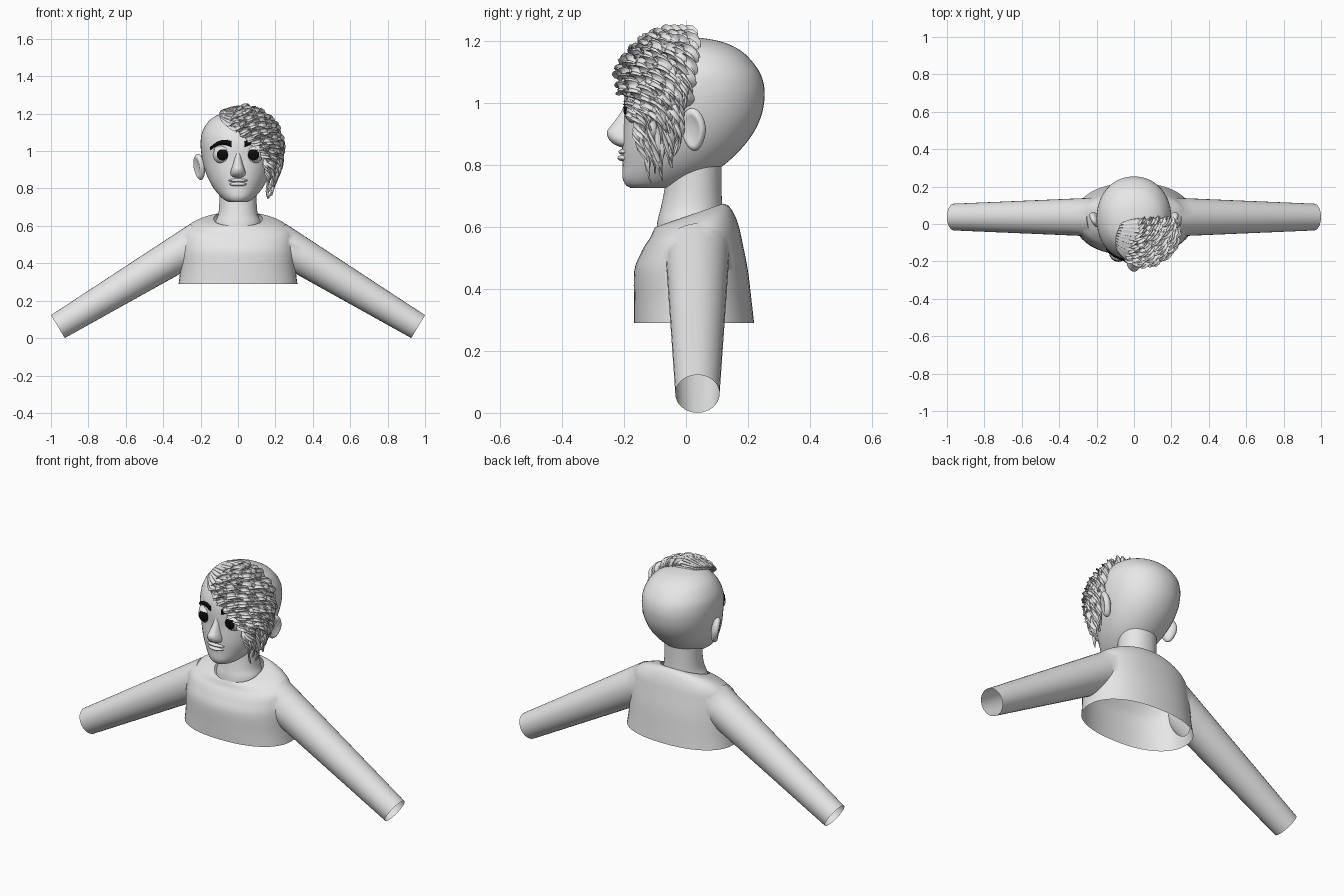
import bpy, bmesh, math, random
from mathutils import Vector, Matrix

if "Cube" in bpy.data.objects:
    bpy.data.objects.remove(bpy.data.objects["Cube"])

random.seed(4)
TAU = 2 * math.pi


def material(name, v):
    m = bpy.data.materials.new(name)
    m.diffuse_color = (v, v, v, 1)
    m.use_nodes = True
    m.node_tree.nodes["Principled BSDF"].inputs["Base Color"].default_value = m.diffuse_color
    return m


GREY = material("plain grey", 0.8)
BLACK = material("black", 0.003)


def finish(name, bm, mats=(GREY,), angle=50):
    bmesh.ops.recalc_face_normals(bm, faces=bm.faces)
    me = bpy.data.meshes.new(name)
    bm.to_mesh(me)
    bm.free()
    for m in mats:
        me.materials.append(m)
    for p in me.polygons:
        p.use_smooth = True
    me.set_sharp_from_angle(angle=math.radians(angle))
    ob = bpy.data.objects.new(name, me)
    bpy.context.collection.objects.link(ob)
    return ob


def smooth(pts, n):
    """Catmull-Rom through tuples of any length."""
    out = []
    for i in range(len(pts) - 1):
        p0, p1, p2, p3 = (pts[max(0, min(len(pts) - 1, i + k))] for k in (-1, 0, 1, 2))
        for j in range(n):
            t = j / n
            out.append(tuple(0.5 * (2 * b + (c - a) * t + (2 * a - 5 * b + 4 * c - d) * t * t
                       + (3 * b - a - 3 * c + d) * t ** 3) for a, b, c, d in zip(p0, p1, p2, p3)))
    return out + [tuple(pts[-1])]


def loft(bm, rings, cap=True):
    vs = [[bm.verts.new(p) for p in r] for r in rings]
    n = len(vs[0])
    for a, b in zip(vs, vs[1:]):
        for i in range(n):
            bm.faces.new((a[i], a[(i + 1) % n], b[(i + 1) % n], b[i]))
    if cap:
        bm.faces.new(vs[0])
        bm.faces.new(vs[-1])


def ring(z, yf, yb, hw, tilt=0, p=2.1, n=48):
    cy, b, pts = (yf + yb) / 2, (yb - yf) / 2, []
    for i in range(n):
        c, s = math.cos(TAU * i / n), math.sin(TAU * i / n)
        y = cy + b * math.copysign(abs(s) ** (2 / p), s)
        pts.append((hw * math.copysign(abs(c) ** (2 / p), c), y, z + tilt * (y - 0.02)))
    return pts


def ball(bm, loc, r, rot=(0, 0, 0), seg=32, rings=24):
    m = Matrix.Translation(loc)
    for ax, a in zip("XYZ", rot):
        m = m @ Matrix.Rotation(a, 4, ax)
    return bmesh.ops.create_uvsphere(bm, u_segments=seg, v_segments=rings, radius=1,
                                     matrix=m @ Matrix.Diagonal((*r, 1)))["verts"]


# Head: stacked sections (height, front, back, half width)
HEAD = smooth([(.727, -.18, -.05, .045), (.737, -.195, .0, .07), (.76, -.205, .06, .097),
               (.80, -.205, .122, .13), (.85, -.206, .176, .158), (.90, -.204, .215, .177),
               (.95, -.2, .24, .19), (1.0, -.2, .252, .198), (1.05, -.195, .253, .2),
               (1.10, -.178, .238, .192), (1.15, -.146, .2, .165), (1.18, -.112, .16, .132),
               (1.20, -.072, .11, .09), (1.21, -.03, .055, .043), (1.213, 0, .02, .01)], 4)
bm = bmesh.new()
loft(bm, [ring(*h) for h in HEAD])
finish("head", bm)


def face_y(x, z):
    _, yf, yb, hw = min(HEAD, key=lambda h: abs(h[0] - z))
    return (yf + yb) / 2 - (yb - yf) / 2 * (1 - min(1, abs(x / hw)) ** 2.1) ** (1 / 2.1)


# Neck
bm = bmesh.new()
loft(bm, [ring(*r) for r in smooth([(.57, -.098, .12, .125), (.62, -.092, .118, .122),
     (.66, -.082, .117, .106), (.72, -.07, .115, .1), (.82, -.06, .115, .1)], 4)], cap=False)
finish("neck", bm)

# Nose
bm = bmesh.new()
loft(bm, [ring(z, yf, -.15, hw, p=2, n=24) for z, yf, hw in smooth(
    [(1.01, -.194, .012), (.97, -.211, .018), (.93, -.24, .027), (.908, -.255, .034),
     (.885, -.25, .04), (.866, -.23, .036), (.855, -.2, .02)], 4)])
finish("nose", bm)

# Lips, meeting in a thin mouth line
bm = bmesh.new()
ball(bm, (0, -.196, .843), (.052, .022, .0105))
ball(bm, (0, -.196, .823), (.046, .025, .0115))
finish("lips", bm)

for side, tag in ((-1, "left"), (1, "right")):
    # Eyeball with a black iris around its front pole
    bm = bmesh.new()
    ball(bm, (side * .083, -.152, .98), (.05, .05, .05), (math.pi / 2, 0, 0))
    bm.normal_update()
    for f in bm.faces:
        f.material_index = int(f.normal.y < -.83)
    finish(tag + "_eye", bm, (GREY, BLACK))

    # Upper eyelid: top of a slightly larger ball
    bm = bmesh.new()
    vs = ball(bm, (side * .083, -.15, .98), (.056, .056, .054))
    bmesh.ops.delete(bm, geom=[v for v in vs if v.co.z < 1.003], context='VERTS')
    finish(tag + "_eyelid", bm)

    # Eyebrow following the forehead
    bm, rings = bmesh.new(), []
    for k in range(17):
        u = k / 16
        x = side * (.035 + .115 * u)
        z = 1.037 + .014 * math.sin(math.pi * u) - .025 * u * u
        h, y = .016 * (1 - .5 * u), face_y(x, z)
        rings.append([(x, y - .002 - .008 * math.cos(TAU * i / 8), z + h * math.sin(TAU * i / 8))
                      for i in range(8)])
    loft(bm, rings)
    finish(tag + "_eyebrow", bm, (BLACK,))

    # Ear with a hollowed outer side
    bm = bmesh.new()
    for v in ball(bm, (0, 0, 0), (.026, .044, .07)):
        d = math.hypot(v.co.y / .044, v.co.z / .07)
        if v.co.x > 0 and d < .8:
            v.co.x *= .35 + .65 * (d / .8) ** 3
        v.co.x *= side
        v.co.y *= 1 if v.co.z > 0 else 1 + 3 * v.co.z
    bmesh.ops.transform(bm, verts=bm.verts, matrix=Matrix.Translation((side * .207, .024, .915))
                        @ Matrix.Rotation(-side * .5, 4, 'Z') @ Matrix.Rotation(side * .15, 4, 'Y'))
    finish(tag + "_ear", bm)

# Shirt: torso joined with two tapering sleeves
bm = bmesh.new()
loft(bm, [ring(*r, p=2.25) for r in smooth(
    [(.29, -.168, .22, .318, 0), (.36, -.168, .212, .309, 0), (.46, -.167, .2, .305, 0),
     (.53, -.147, .183, .3, .1), (.575, -.13, .17, .288, .2), (.607, -.115, .153, .25, .3),
     (.63, -.106, .136, .195, .34), (.641, -.1, .119, .13, .35)], 4)])
shirt = finish("shirt", bm, angle=40)
end, slope = Vector((.963, .037, .0615)), .605
for side in (-1, 1):
    bm, rings = bmesh.new(), []
    for k in range(13):
        x = .2 + (end.x - .2) * k / 12
        r = .104 - .0325 * k / 12
        z = end.z + (end.x - x) * slope
        rings.append([(side * (x + .518 * r * math.sin(a)), end.y + r * math.cos(a),
                       z + .855 * r * math.sin(a)) for a in (TAU * i / 32 for i in range(32))])
    loft(bm, rings)
    sleeve = finish("sleeve_helper", bm)
    mod = shirt.modifiers.new("join", 'BOOLEAN')
    mod.operation, mod.solver, mod.object = 'UNION', 'EXACT', sleeve
    bpy.context.view_layer.objects.active = shirt
    bpy.ops.object.modifier_apply(modifier=mod.name)
    bpy.data.objects.remove(sleeve)

# Open the hem, the cuffs and the neck hole
bm = bmesh.new()
bm.from_mesh(shirt.data)
bm.normal_update()
caps = []
for f in bm.faces:
    c, n = f.calc_center_median(), f.normal
    hem = n.z < -.99 and c.z < .292
    cuff = abs(c.x) > .93 and n.x * math.copysign(.855, c.x) - n.z * .518 > .97
    collar = c.z > .6 and math.hypot(c.x, c.y - .01) < .06
    if hem or cuff or collar:
        caps.append(f)
bmesh.ops.delete(bm, geom=caps, context='FACES')
bm.to_mesh(shirt.data)
bm.free()
for p in shirt.data.polygons:
    p.use_smooth = True
shirt.data.set_sharp_from_angle(angle=math.radians(40))

# Hair: twisted locks swept from a parting over one side of the face
FRONT = [(-.09, -.125, 1.172), (0, -.188, 1.118), (.08, -.19, 1.06), (.145, -.168, .98),
         (.16, -.15, .88), (.15, -.115, .75)]
MIDDLE = [(-.095, -.065, 1.197), (.03, -.1, 1.203), (.135, -.112, 1.13), (.2, -.1, 1.03),
          (.213, -.09, .92), (.165, -.075, .735)]
BACK = [(-.07, .0, 1.212), (.05, .012, 1.213), (.15, .012, 1.16), (.208, .0, 1.06),
        (.215, -.02, .93), (.18, -.04, .80)]


def hair_path(t):
    w = (2 * (t - .5) * (t - 1), 4 * t * (1 - t), 2 * t * (t - .5))
    return smooth([tuple(sum(wi * q for wi, q in zip(w, qs)) for qs in zip(a, b, c))
                   for a, b, c in zip(FRONT, MIDDLE, BACK)], 14)


bm = bmesh.new()
LOCKS = 22
for k in range(LOCKS):
    path = [Vector(p) for p in hair_path((k // 2) / (LOCKS // 2 - 1))]
    path = path[:int(len(path) * (random.uniform(.88, 1) if k % 2 else random.uniform(.62, .85)))]
    lift, phase, rings = .012 * (1 - k % 2), random.uniform(0, TAU), []
    for i, p in enumerate(path):
        u = i / (len(path) - 1)
        tan = (path[min(i + 1, len(path) - 1)] - path[max(i - 1, 0)]).normalized()
        out = p - Vector((0, .02, max(.85, min(1.0, p.z))))
        out = (out - tan * out.dot(tan)).normalized()
        sd = tan.cross(out)
        curl = min(1, max(0, u - .2) / .25)
        tw = phase * curl + TAU * 4 * max(0, u - .2)
        e1 = sd * math.cos(tw) + out * math.sin(tw)
        e2 = out * math.cos(tw) - sd * math.sin(tw)
        size = min(1, .25 + 5 * u) * min(1, .12 + 3 * (1 - u)) * (.75 + .25 * curl)
        mid = p + out * lift + e2 * .008 * curl
        rings.append([mid + size * (1 + .25 * math.cos(5 * a)) *
                      (e1 * .027 * math.cos(a) + e2 * .013 * math.sin(a))
                      for a in (TAU * j / 15 for j in range(15))])
    loft(bm, rings)
finish("hair", bm, angle=60)
